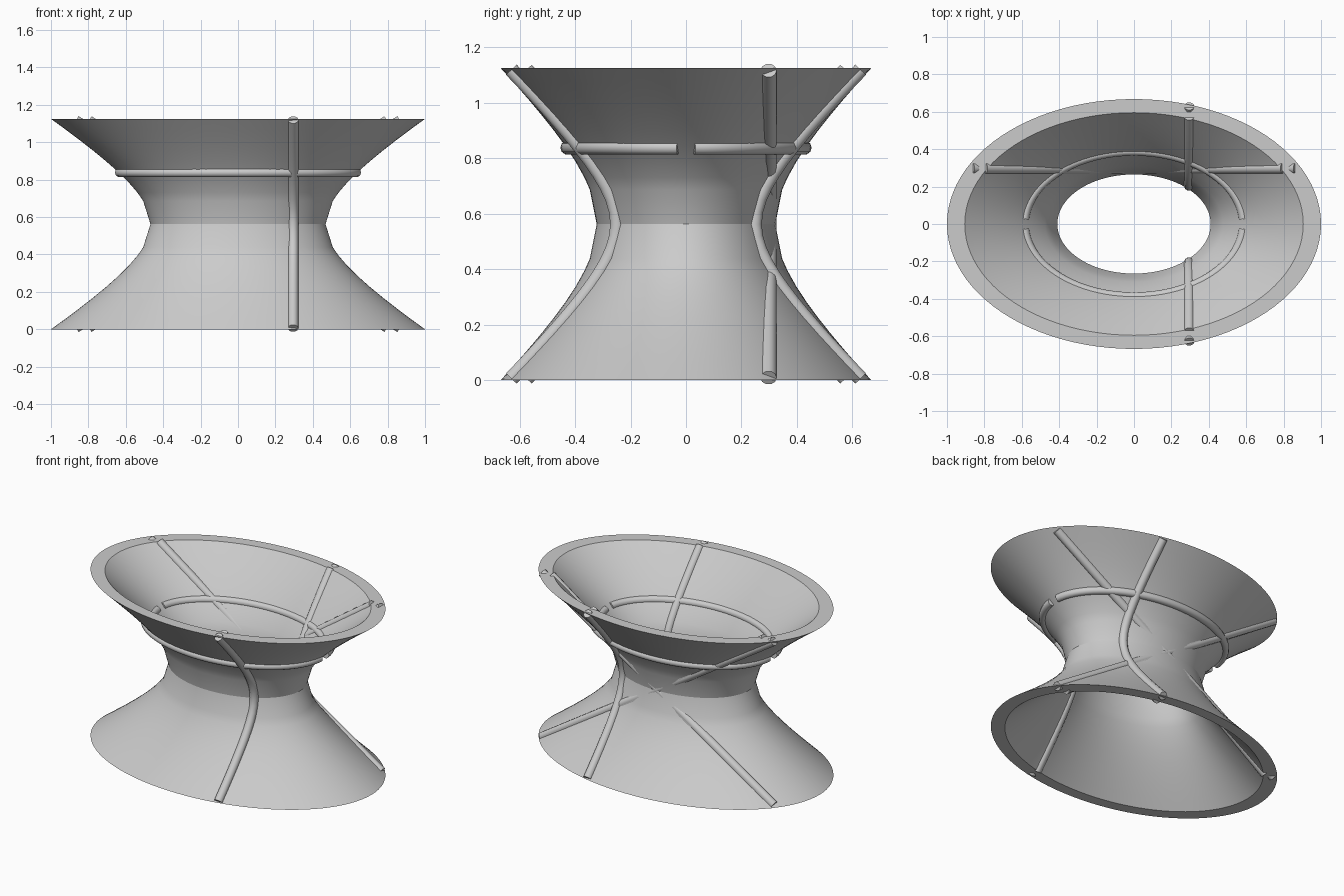
import bpy
import bmesh
import math

cube = bpy.data.objects.get("Cube")
if cube:
    bpy.data.objects.remove(cube, do_unlink=True)

HALF = 0.5625               # half of the height
SEGMENTS = 96
OUTER = ((0.468, 1.0), (0.322, 0.668))    # (waist, rim) radii in x and y
INNER = ((0.41, 0.905), (0.265, 0.595))

grey = bpy.data.materials.new("light grey")
grey.use_nodes = True
colour = (0.6, 0.6, 0.6, 1)
grey.diffuse_color = colour
grey.node_tree.nodes["Principled BSDF"].inputs["Base Color"].default_value = colour


def radii(surface, u):
    """Ellipse radii of a hyperboloid at relative height u (-1 to 1)."""
    return [w * math.sqrt(1 + u * u * ((r / w) ** 2 - 1)) for w, r in surface]


def height(u):
    return HALF * (1 + u)


def finish(obj, angle):
    obj.data.materials.clear()
    obj.data.materials.append(grey)
    bpy.ops.object.select_all(action='DESELECT')
    obj.select_set(True)
    bpy.context.view_layer.objects.active = obj
    bpy.ops.object.shade_smooth_by_angle(angle=math.radians(angle))


def make_rods(name, paths, radius):
    """Round rods swept along open paths."""
    curve = bpy.data.curves.new(name, 'CURVE')
    curve.dimensions = '3D'
    curve.bevel_depth = radius
    curve.bevel_resolution = 3
    curve.use_fill_caps = True
    for path in paths:
        spline = curve.splines.new('POLY')
        spline.points.add(len(path) - 1)
        for point, co in zip(spline.points, path):
            point.co = (*co, 1)
    obj = bpy.data.objects.new(name, curve)
    bpy.context.collection.objects.link(obj)
    bpy.ops.object.select_all(action='DESELECT')
    obj.select_set(True)
    bpy.context.view_layer.objects.active = obj
    bpy.ops.object.convert(target='MESH')
    finish(bpy.context.view_layer.objects.active, 40)


# Thick waisted shell: outer wall upward, inner wall downward, joined at the rims
steps = [0.22, 0.3, 0.4, 0.5, 0.6, 0.7, 0.8, 0.9, 1]
levels = [-s for s in reversed(steps)] + [0] + steps
loop = [(OUTER, u) for u in levels] + [(INNER, u) for u in reversed(levels)]
bm = bmesh.new()
rings = []
for surface, u in loop:
    rx, ry = radii(surface, u)
    ring = []
    for i in range(SEGMENTS):
        a = math.tau * i / SEGMENTS
        ring.append(bm.verts.new((rx * math.cos(a), ry * math.sin(a), height(u))))
    rings.append(ring)
for k, low in enumerate(rings):
    high = rings[(k + 1) % len(rings)]
    for i in range(SEGMENTS):
        j = (i + 1) % SEGMENTS
        bm.faces.new((low[i], low[j], high[j], high[i]))
bmesh.ops.recalc_face_normals(bm, faces=bm.faces)
mesh = bpy.data.meshes.new("shell")
bm.to_mesh(mesh)
bm.free()
shell = bpy.data.objects.new("shell", mesh)
bpy.context.collection.objects.link(shell)
finish(shell, 20)

# Rods along the horizontal, upright and ruled sections, on both wall faces
for side, surface, sink in (("outer", OUTER, -0.003), ("inner", INNER, 0.018)):
    # Horizontal ring, split at the left and right ends
    u = 0.49
    rx, ry = (r + sink for r in radii(surface, u))
    arcs = []
    for start in (0, math.pi):
        arc = []
        for i in range(41):
            a = start + 0.07 + (math.pi - 0.14) * i / 40
            arc.append((rx * math.cos(a), ry * math.sin(a), height(u)))
        arcs.append(arc)
    make_rods(side + "_ring", arcs, 0.025)

    # Upright bowed ribs, front and back
    x = 0.295
    ribs = []
    for sign in (-1, 1):
        rib = []
        for i in range(25):
            u = -0.99 + 1.98 * i / 24
            rx, ry = (r + sink for r in radii(surface, u))
            rib.append((x, sign * ry * math.sqrt(1 - (x / rx) ** 2), height(u)))
        ribs.append(rib)
    make_rods(side + "_upright_ribs", ribs, 0.028)

# Straight crossing rods at the back, one pair for each wall face
for side, reach in (("outer", 0.88), ("inner", 0.81)):
    cross = []
    for sign in (-1, 1):
        cross.append([(sign * reach * u, 0.298, height(u)) for u in (-0.985, 0.985)])
    make_rods(side + "_cross_rods", cross, 0.029)
